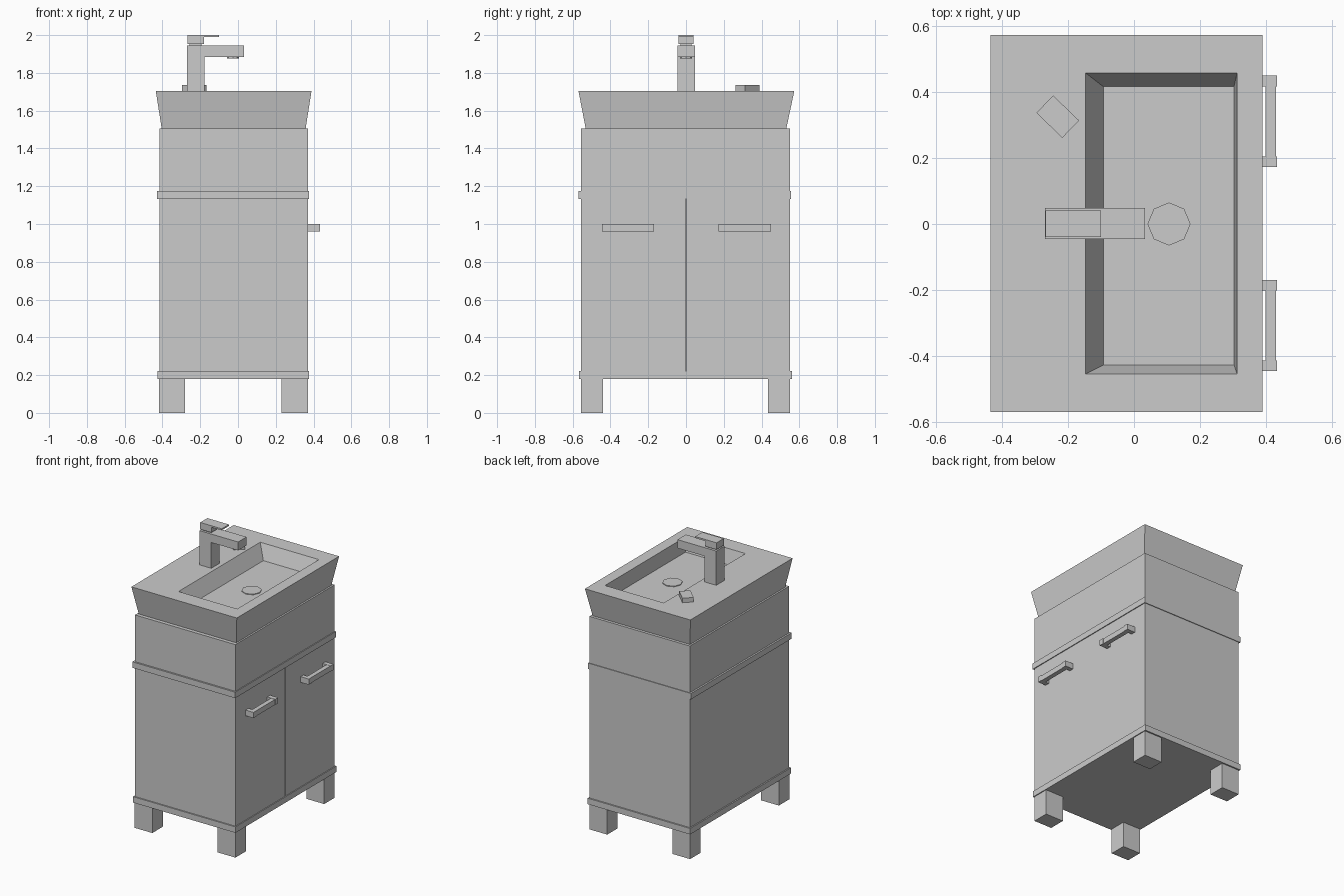
import bpy, math
from mathutils import Matrix

if "Cube" in bpy.data.objects:
    bpy.data.objects.remove(bpy.data.objects["Cube"])


def mesh(name, verts, faces):
    me = bpy.data.meshes.new(name)
    me.from_pydata(verts, [], faces)
    me.update()
    ob = bpy.data.objects.new(name, me)
    bpy.context.collection.objects.link(ob)
    return ob


def prism(name, profile, z0, z1):
    """Extrude a counter-clockwise xy outline from z0 to z1."""
    n = len(profile)
    verts = [(x, y, z) for z in (z0, z1) for x, y in profile]
    faces = [tuple(range(n))[::-1], tuple(range(n, 2 * n))]
    faces += [(i, (i + 1) % n, n + (i + 1) % n, n + i) for i in range(n)]
    return mesh(name, verts, faces)


def rect(x0, x1, y0, y1):
    return [(x0, y0), (x1, y0), (x1, y1), (x0, y1)]


def box(name, x0, x1, y0, y1, z0, z1):
    return prism(name, rect(x0, x1, y0, y1), z0, z1)


# Legs
for end, (x0, x1) in {"back": (-0.418, -0.28), "front": (0.23, 0.37)}.items():
    for side, (y0, y1) in {"left": (-0.557, -0.44), "right": (0.434, 0.551)}.items():
        box(f"{end}_{side}_leg", x0, x1, y0, y1, 0, 0.18)

# Cabinet with a narrow seam between the two doors
X0, X1, Y0, Y1 = -0.416, 0.37, -0.557, 0.551
s = 0.002
outline = [(X0, Y0), (X1, Y0), (X1, -s), (X1 - 0.02, -s),
           (X1 - 0.02, s), (X1, s), (X1, Y1), (X0, Y1)]
prism("door_cabinet", outline, 0.222, 1.133)
box("upper_cabinet", X0, X1, Y0, Y1, 1.175, 1.505)

# Trim boards
box("bottom_trim", -0.425, 0.376, -0.566, 0.561, 0.18, 0.222)
box("middle_trim", -0.428, 0.376, -0.569, 0.556, 1.133, 1.175)

# Door handles: bar between two end posts
for side, y0, y1 in (("left", -0.445, -0.17), ("right", 0.172, 0.449)):
    box(f"{side}_handle_bar", 0.398, 0.43, y0 + 0.03, y1 - 0.03, 0.96, 0.998)
    box(f"{side}_handle_post_a", 0.37, 0.433, y0, y0 + 0.032, 0.96, 1.0)
    box(f"{side}_handle_post_b", 0.37, 0.433, y1 - 0.032, y1, 0.96, 1.0)

# Sink: stacked rectangular rings, flared outside and hollowed basin
rings = [(rect(-0.404, 0.358, -0.531, 0.531), 1.505),
         (rect(-0.435, 0.389, -0.569, 0.573), 1.703),
         (rect(-0.147, 0.312, -0.454, 0.458), 1.703),
         (rect(-0.093, 0.303, -0.427, 0.416), 1.603)]
verts = [(x, y, z) for r, z in rings for x, y in r]
faces = [(3, 2, 1, 0), (12, 13, 14, 15)]
for k in range(3):
    for i in range(4):
        j = (i + 1) % 4
        faces.append((4 * k + i, 4 * k + j, 4 * k + 4 + j, 4 * k + 4 + i))
mesh("sink", verts, faces)

# Octagonal drain cover
octagon = [(0.106 + 0.065 * math.cos(i * math.pi / 4),
            0.065 * math.sin(i * math.pi / 4)) for i in range(8)]
prism("drain", octagon, 1.60, 1.608)

# Tap: column, spout, nozzle, neck and lever
box("tap_column", -0.27, -0.177, -0.046, 0.048, 1.70, 1.888)
box("tap_spout", -0.27, 0.033, -0.046, 0.048, 1.885, 1.945)
nozzle = [(-0.027 + 0.032 * math.cos(i * math.pi / 4),
           0.032 * math.sin(i * math.pi / 4)) for i in range(8)]
prism("tap_nozzle", nozzle, 1.877, 1.887)
box("tap_neck", -0.258, -0.192, -0.03, 0.03, 1.943, 1.955)
box("tap_lever_base", -0.268, -0.18, -0.039, 0.041, 1.952, 1.99)
box("tap_lever", -0.268, -0.1, -0.039, 0.041, 1.989, 2.0)

# Soap bar, turned on the counter
soap = box("soap", -0.0545, 0.0545, -0.0365, 0.0365, 0, 0.033)
soap.data.transform(Matrix.Translation((-0.231, 0.325, 1.702))
                    @ Matrix.Rotation(math.radians(-44), 4, 'Z'))
